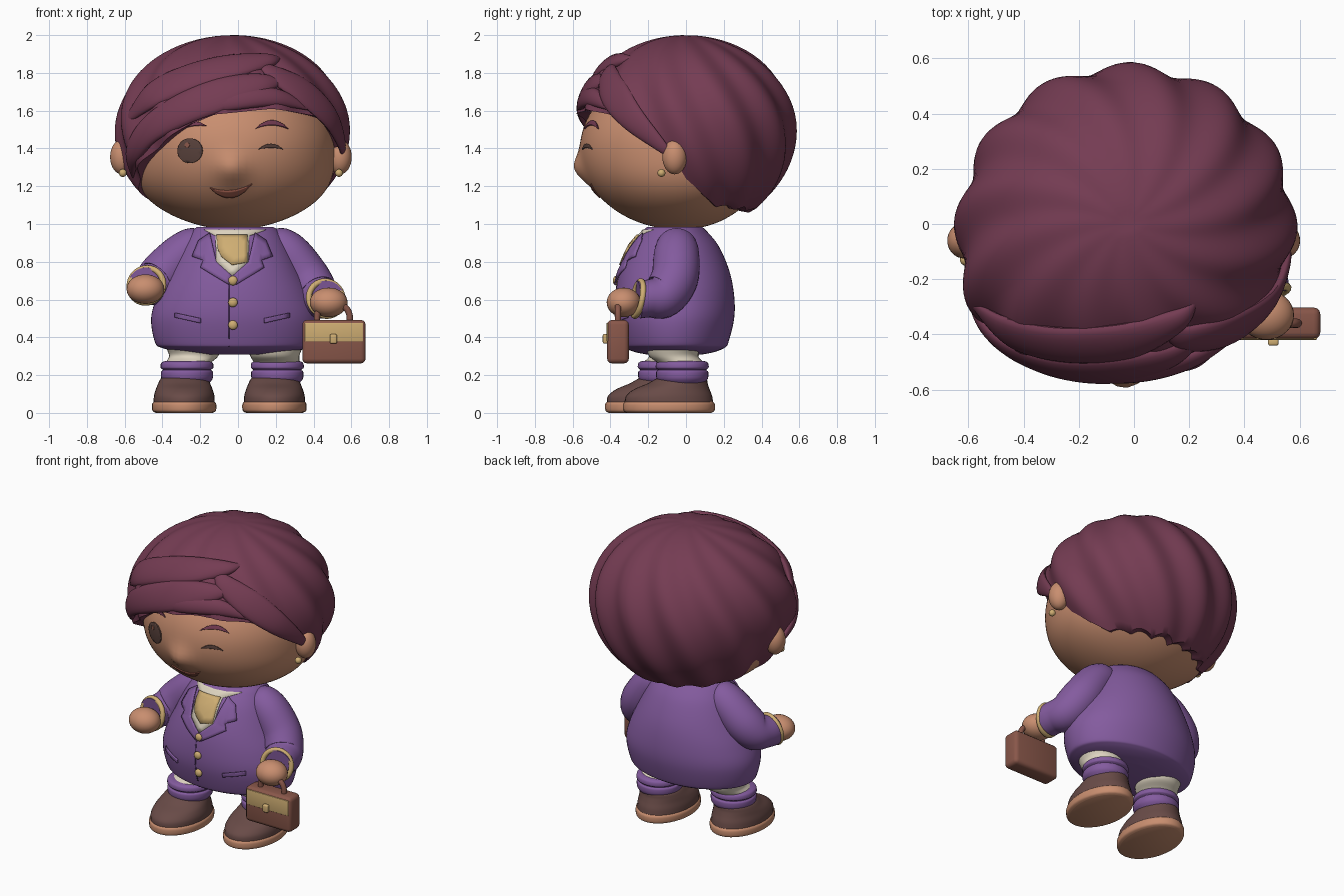
import bpy, bmesh, math
from mathutils import Vector

cube = bpy.data.objects.get("Cube")
if cube:
    bpy.data.objects.remove(cube, do_unlink=True)


def material(name, r, g, b):
    m = bpy.data.materials.new(name)
    m.use_nodes = True
    m.diffuse_color = (r, g, b, 1)
    m.node_tree.nodes["Principled BSDF"].inputs["Base Color"].default_value = (r, g, b, 1)
    return m


HAIR = material("plum hair", .176, .045, .086)
SKIN = material("warm skin", .58, .27, .16)
COAT = material("purple cloth", .23, .105, .345)
SEAM = material("dark purple seam", .08, .035, .13)
SHOE = material("dark brown leather", .14, .07, .063)
BAG = material("bag brown", .25, .095, .068)
GOLD = material("gold", .62, .42, .17)
CREAM = material("cream cloth", .73, .66, .53)
EYE = material("eye brown", .1, .054, .045)
LIP = material("lip", .3, .095, .065)


# ---- helpers ----
def finish(bm, name, mat, angle=45, normals=True):
    if normals:
        bmesh.ops.recalc_face_normals(bm, faces=bm.faces)
    me = bpy.data.meshes.new(name)
    bm.to_mesh(me)
    bm.free()
    me.materials.append(mat)
    ob = bpy.data.objects.new(name, me)
    bpy.context.collection.objects.link(ob)
    bpy.ops.object.select_all(action='DESELECT')
    ob.select_set(True)
    bpy.context.view_layer.objects.active = ob
    bpy.ops.object.shade_smooth_by_angle(angle=math.radians(angle))
    return ob


def spline(rows, steps=6):
    """Smooth curve through rows of any width."""
    rows = [rows[0]] + list(rows) + [rows[-1]]
    out = []
    for a, b, c, d in zip(rows, rows[1:], rows[2:], rows[3:]):
        for i in range(steps):
            t = i / steps
            out.append([q + t * (r - p) / 2 + t * t * (p - 2.5 * q + 2 * r - s / 2)
                        + t ** 3 * (1.5 * (q - r) + (s - p) / 2) for p, q, r, s in zip(a, b, c, d)])
    return out + [list(rows[-1])]


def sweep(name, rows, mat, up=(0, 1, 0), axis=None, steps=6, n=32):
    """Elliptical rings along rows of x, y, z, width, height."""
    rows = spline(rows, steps)
    P = [Vector(r[:3]) for r in rows]
    bm = bmesh.new()
    rings = []
    for i, r in enumerate(rows):
        t = Vector(axis) if axis else (P[min(i + 1, len(P) - 1)] - P[max(i - 1, 0)]).normalized()
        side = t.cross(Vector(up(P[i]) if callable(up) else up)).normalized()
        rise = side.cross(t)
        rings.append([bm.verts.new(P[i] + side * r[3] * math.cos(a) + rise * r[4] * math.sin(a))
                      for a in (math.tau * k / n for k in range(n))])
    for A, B in zip(rings, rings[1:]):
        for k in range(n):
            bm.faces.new((A[k], A[(k + 1) % n], B[(k + 1) % n], B[k]))
    bm.faces.new(rings[0])
    bm.faces.new(rings[-1])
    finish(bm, name, mat)


def ball(name, c, r, mat, shape=None, seg=32):
    bm = bmesh.new()
    bmesh.ops.create_uvsphere(bm, u_segments=seg, v_segments=seg // 2, radius=1)
    for v in bm.verts:
        v.co = [c[i] + v.co[i] * r[i] for i in range(3)]
        if shape:
            shape(v.co)
    finish(bm, name, mat, 80)


def box(name, c, size, mat, bevel):
    bm = bmesh.new()
    bmesh.ops.create_cube(bm, size=1)
    for v in bm.verts:
        v.co = [c[i] + v.co[i] * size[i] for i in range(3)]
    bmesh.ops.bevel(bm, geom=bm.edges[:], offset=bevel, segments=3, profile=.5, affect='EDGES')
    finish(bm, name, mat)


def plate(name, pts, surface, mat, off=.008):
    """Thin patch, outlined in x and z, laid on a front surface."""
    bm = bmesh.new()
    f = bm.faces.new([bm.verts.new((x, 0, z)) for x, z in pts])
    f.normal_update()
    if f.normal.y > 0:
        f.normal_flip()
    bmesh.ops.triangulate(bm, faces=bm.faces[:])
    bmesh.ops.subdivide_edges(bm, edges=bm.edges[:], cuts=3, use_grid_fill=True)
    for v in bm.verts:
        v.co.y = surface(v.co.x, v.co.z) - off
    ob = finish(bm, name, mat, normals=False)
    ob.modifiers.new("thickness", 'SOLIDIFY').thickness = .009


def crescent(cx, cz, w, inner, outer, tilt=0):
    s = [i / 8 - 1 for i in range(17)]
    low = [(cx + w * t, cz + inner * (1 - t * t) + tilt * t) for t in s]
    return low + [(cx + w * t, cz + outer * (1 - t * t) + tilt * t) for t in s[-2:0:-1]]


def disc(cx, cz, r):
    return [(cx + r * math.cos(math.tau * k / 32), cz + r * math.sin(math.tau * k / 32)) for k in range(32)]


# ---- head and face ----
HX, HY, HZ = -.025, -.03, 1.4


def nose(x, z):
    return .05 * math.exp(-((x + .035) ** 2 + (z - 1.29) ** 2) / .006)


def jowl(z):
    s = min(1, max(0, (HZ - z) / .43))
    return 1 + .45 * s * s * (1 - s)


def face_y(x, z):
    u = (x - HX) / .54 / jowl(z)
    return HY - .53 * math.sqrt(max(.01, 1 - u * u - ((z - HZ) / .43) ** 2)) - nose(x, z)


def shape_head(co):
    co.x = HX + (co.x - HX) * jowl(co.z)
    if co.y > HY:
        co.y = HY + (co.y - HY) * .9
    elif co.y < -.3:
        co.y -= nose(co.x, co.z)


ball("head", (HX, HY, HZ), (.54, .53, .43), SKIN, shape_head, 96)
plate("mouth", crescent(-.037, 1.2, .112, -.025, -.063, .01), face_y, LIP)
plate("winking_eye", crescent(.175, 1.395, .065, .008, .03), face_y, EYE)
plate("right_eyebrow", crescent(-.255, 1.503, .088, .015, .038, .018), face_y, HAIR, .012)
plate("left_eyebrow", crescent(.18, 1.505, .088, .02, .045), face_y, HAIR, .012)
plate("open_eye", disc(-.255, 1.388, .066), face_y, EYE)
plate("eye_glint", disc(-.27, 1.418, .013), face_y, BAG, .012)
for side, x, ring_x in (("right", -.615, -.61), ("left", .54, .535)):
    ball(side + "_ear", (x, -.06, 1.355), (.062, .065, .092), SKIN)
    ball(side + "_earring", (ring_x, -.13, 1.27), (.021, .021, .021), GOLD, seg=16)

# ---- hair: swirled cap with an uneven hairline, fuller over the right temple ----
RX, RY, CZ = .6, .57, 1.5
HAIRLINE = [(0, 1.24), (12, 1.15), (26, 1.08), (90, 1.06), (154, 1.08), (168, 1.12), (188, 1.13), (205, 1.24),
            (232, 1.42), (248, 1.53), (261, 1.58), (290, 1.61), (312, 1.58), (330, 1.55), (340, 1.47),
            (350, 1.39), (360, 1.24)]


def hairline(deg):
    for (a, za), (b, zb) in zip(HAIRLINE, HAIRLINE[1:]):
        if a <= deg <= b:
            z = za + (zb - za) * (deg - a) / (b - a)
            return z + (.02 * abs(math.sin(math.radians(deg * 8))) if 20 < deg < 160 else 0)


def height(up):
    return .5 if up > 0 else .545


def fullness(deg):
    return 1 + .07 * math.exp(-((deg - 216) / 30) ** 2)


def hair_cap():
    bm = bmesh.new()
    n, m = 180, 30
    crown = bm.verts.new((HX, 0, 1.995))
    rings = [[] for _ in range(m + 1)]
    for i in range(n):
        deg = 360 * i / n
        a = math.radians(deg)
        z = hairline(deg)
        end = math.acos((z - CZ) / height(z - CZ))
        for j in range(1, m + 1):
            p = end * j / m
            wave = math.cos(12 * (a - math.radians(87) - .4 * (p - 1.5)))
            s = math.sin(p) * (1 + .03 * min(1, 4 * math.sin(p)) * wave) * fullness(deg)
            h = math.cos(p)
            rings[j - 1].append(bm.verts.new((HX + RX * s * math.cos(a), RY * s * math.sin(a), CZ + h * height(h))))
        x, y, z = rings[m - 1][-1].co
        rings[m].append(bm.verts.new((HX + (x - HX) * .84, y * .84, z + .01)))
    for k in range(n):
        q = (k + 1) % n
        bm.faces.new((crown, rings[0][k], rings[0][q]))
        for A, B in zip(rings, rings[1:]):
            bm.faces.new((A[k], B[k], B[q], A[q]))
    finish(bm, "hair_cap", HAIR, 50)


hair_cap()


def hair_normal(p):
    return Vector(((p.x - HX) / RX ** 2, p.y / RY ** 2, (p.z - CZ) / height(p.z - CZ) ** 2)).normalized()


def lock(name, pts, thick):
    rows = []
    for x, z, w in pts:
        u = (x - HX) / RX
        v = -math.sqrt(max(.01, 1 - u * u - ((z - CZ) / height(z - CZ)) ** 2))
        full = fullness(math.degrees(math.atan2(v, u)) % 360)
        rows.append((HX + RX * u * full, RY * v * full, z, w, thick * min(1, w / .05)))
    sweep(name, rows, HAIR, up=hair_normal, steps=8, n=20)


lock("upper_fringe", [(.22, 1.88, .01), (.15, 1.865, .05), (-.03, 1.835, .085), (-.25, 1.775, .09),
                      (-.43, 1.68, .08), (-.55, 1.55, .02)], .03)
lock("lower_fringe", [(.24, 1.76, .01), (.12, 1.74, .065), (-.08, 1.69, .095), (-.28, 1.61, .09),
                      (-.44, 1.5, .075), (-.52, 1.37, .055), (-.535, 1.25, .008)], .032)
lock("side_fringe", [(.1, 1.86, .008), (.2, 1.79, .06), (.36, 1.69, .085), (.49, 1.56, .07),
                     (.55, 1.42, .035), (.55, 1.34, .008)], .025)
lock("brow_fringe", [(-.42, 1.49, .01), (-.26, 1.6, .045), (-.02, 1.655, .055), (.2, 1.67, .05), (.38, 1.61, .01)],
     .03)

# ---- coat ----
COAT_ROWS = [(-.015, -.06, z, rx, ry) for z, rx, ry in
             ((.308, .17, .14), (.322, .29, .21), (.345, .39, .265), (.375, .425, .285), (.5, .445, .315),
              (.62, .412, .315), (.75, .35, .29), (.88, .285, .235), (.96, .232, .172), (.985, .2, .145))]
sweep("coat", COAT_ROWS, COAT, axis=(0, 0, 1), n=64)
dense = spline(COAT_ROWS, 20)


def coat_y(x, z):
    r = min(dense, key=lambda q: abs(q[2] - z))
    return r[1] - r[4] * math.sqrt(max(.02, 1 - ((x - r[0]) / r[3]) ** 2))


plate("shirt_front", [(-.18, .972), (-.12, .94), (-.115, .8), (-.03, .725), (.055, .8), (.06, .94), (.15, .972)],
      coat_y, CREAM)
plate("cravat", [(-.115, .945), (-.108, .87), (-.09, .83), (-.03, .785), (.05, .8), (.05, .945)], coat_y, GOLD, .016)
LAPEL = [(-.15, .955), (-.21, .915), (-.245, .83), (-.185, .81), (-.2, .77), (-.05, .68), (-.03, .725), (-.115, .8)]
plate("right_lapel", LAPEL, coat_y, COAT, .014)
plate("left_lapel", [(-.06 - x, z) for x, z in LAPEL], coat_y, COAT, .014)
plate("coat_opening", [(-.054, .7), (-.054, .35), (-.046, .35), (-.046, .7)], coat_y, SEAM, .003)
for side, m in (("right", -1), ("left", 1)):
    pocket = [(.14, .475), (.275, .505), (.275, .53), (.14, .5)]
    plate(side + "_pocket", [(-.03 + m * (x + .03), z) for x, z in pocket], coat_y, COAT, .012)
for i, z in enumerate((.7, .585, .465)):
    ball("button_%d" % (i + 1), (-.027, coat_y(-.027, z) - .008, z), (.025, .016, .025), GOLD, seg=20)

# ---- arms and hands ----
for side, m, low, back in (("right", -1, 0, .05), ("left", 1, .07, 0)):
    sleeve = [(.16, -.05, .91, .06, .06), (.2, -.05, .89, .1, .1), (.28, -.05, .84, .12, .115),
              (.37, -.06, .75 - low / 2, .125, .125), (.43, -.12 + back / 2, .69 - low, .118, .118),
              (.465, -.2 + back, .675 - low, .1, .102), (.475, -.25 + back, .67 - low, .1, .1)]
    sweep(side + "_sleeve", [(m * x - .01, *r) for x, *r in sleeve], COAT, up=(1, 0, 0))
    ball(side + "_hand", (m * .485 - .005, -.33 + back, .655 - low), (.1, .09, .078), SKIN)
    bpy.ops.mesh.primitive_torus_add(major_radius=.093, minor_radius=.016, major_segments=40, minor_segments=10,
                                     location=(m * .475 - .01, -.255 + back, .675 - low),
                                     rotation=(math.radians(80), 0, m * math.radians(15)))
    cuff = bpy.context.object
    cuff.name = side + "_bracelet"
    cuff.data.materials.append(GOLD)
    bpy.ops.object.shade_smooth()

# ---- legs and shoes ----
for side, hip, x, y in (("right", -.235, -.285, -.185), ("left", .195, .193, -.09)):
    ax, ay = x + .015, y + .07
    sweep(side + "_leg", [(hip, -.065, .4, .14, .145), (hip, -.065, .35, .145, .145), (hip, -.065, .3, .13, .13),
                          (ax, ay, .25, .118, .12), (ax, ay, .16, .11, .11)], CREAM, axis=(0, 0, 1))
    sweep(side + "_trouser_cuff", [(ax, ay, z, r, r) for z, r in
                                   ((.15, .11), (.18, .135), (.215, .138), (.228, .128), (.24, .14), (.265, .136),
                                    (.275, .115))], COAT, axis=(0, 0, 1))
    sweep(side + "_shoe", [(x, y + dy, z, w, l) for dy, z, w, l in
                           ((0, .05, .162, .235), (0, .09, .16, .228), (.015, .125, .15, .2), (.045, .155, .138, .16),
                            (.065, .18, .125, .135), (.07, .19, .11, .115))], SHOE, axis=(0, 0, 1))
    sweep(side + "_sole", [(x, y, z, w, w + .073) for z, w in
                           ((0, .15), (.012, .168), (.045, .17), (.06, .16))], SKIN, axis=(0, 0, 1))

# ---- handbag ----
box("handbag", (.508, -.36, .377), (.335, .115, .23), BAG, .025)
box("handbag_flap", (.508, -.415, .427), (.31, .01, .1), GOLD, .004)
box("handbag_clasp", (.505, -.428, .392), (.038, .026, .05), GOLD, .008)
sweep("handbag_handle", [(x, -.36, z, .017, .017) for x, z in
                         ((.42, .47), (.42, .52), (.445, .56), (.505, .575), (.565, .56), (.59, .52), (.59, .47))],
      BAG, n=12)
